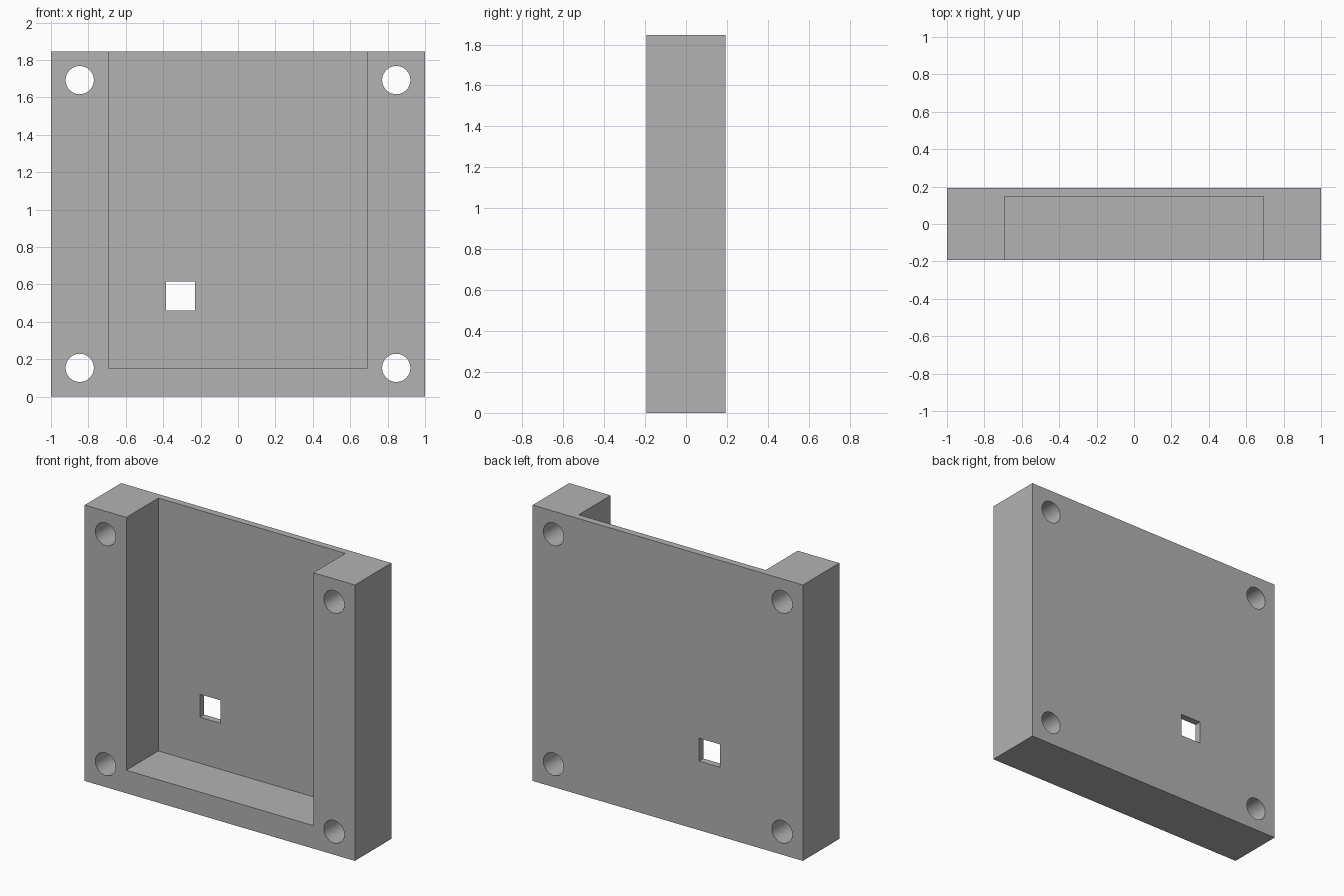
import bpy
import math

default = bpy.data.objects.get("Cube")
if default:
    bpy.data.objects.remove(default, do_unlink=True)

U = 1 / 13                      # design unit: plate is 26 x 5 x 24 units
W, D, H = 26 * U, 5 * U, 24 * U

grey = bpy.data.materials.new("grey")
grey.use_nodes = True
colour = (0.448, 0.448, 0.448, 1)
grey.diffuse_color = colour
grey.node_tree.nodes["Principled BSDF"].inputs["Base Color"].default_value = colour


def box(name, x0, x1, y0, y1, z0, z1):
    bpy.ops.mesh.primitive_cube_add(
        size=1, location=((x0 + x1) / 2, (y0 + y1) / 2, (z0 + z1) / 2))
    ob = bpy.context.object
    ob.name = name
    ob.scale = (x1 - x0, y1 - y0, z1 - z0)
    bpy.ops.object.transform_apply(location=False, rotation=False, scale=True)
    ob.data.materials.append(grey)
    return ob


def cut(target, cutter):
    cutter.hide_render = True
    mod = target.modifiers.new("cut", 'BOOLEAN')
    mod.operation = 'DIFFERENCE'
    mod.solver = 'EXACT'
    mod.object = cutter
    bpy.context.view_layer.objects.active = target
    bpy.ops.object.modifier_apply(modifier=mod.name)
    bpy.data.objects.remove(cutter, do_unlink=True)


# Solid housing block
housing = box("housing", -W / 2, W / 2, -D / 2, D / 2, 0, H)

# Pocket open to the front and the top, leaving a thin back wall
cut(housing, box("pocket_cutter", -9 * U, 9 * U, -D, D / 2 - 0.6 * U, 2 * U, H + U))

# Square window through the back wall
cut(housing, box("window_cutter", -5 * U, -3 * U, -D, D, 6 * U, 8 * U))

# Screw hole in each corner
for x in (-11 * U, 11 * U):
    for z in (2 * U, H - 2 * U):
        bpy.ops.mesh.primitive_cylinder_add(
            vertices=64, radius=0.98 * U, depth=2 * D,
            location=(x, 0, z), rotation=(math.pi / 2, 0, 0))
        hole = bpy.context.object
        hole.name = "screw_hole_cutter"
        hole.data.materials.append(grey)
        cut(housing, hole)

# Smooth hole walls, sharp edges
bpy.ops.object.select_all(action='DESELECT')
housing.select_set(True)
bpy.context.view_layer.objects.active = housing
bpy.ops.object.shade_smooth_by_angle(angle=math.radians(30))
